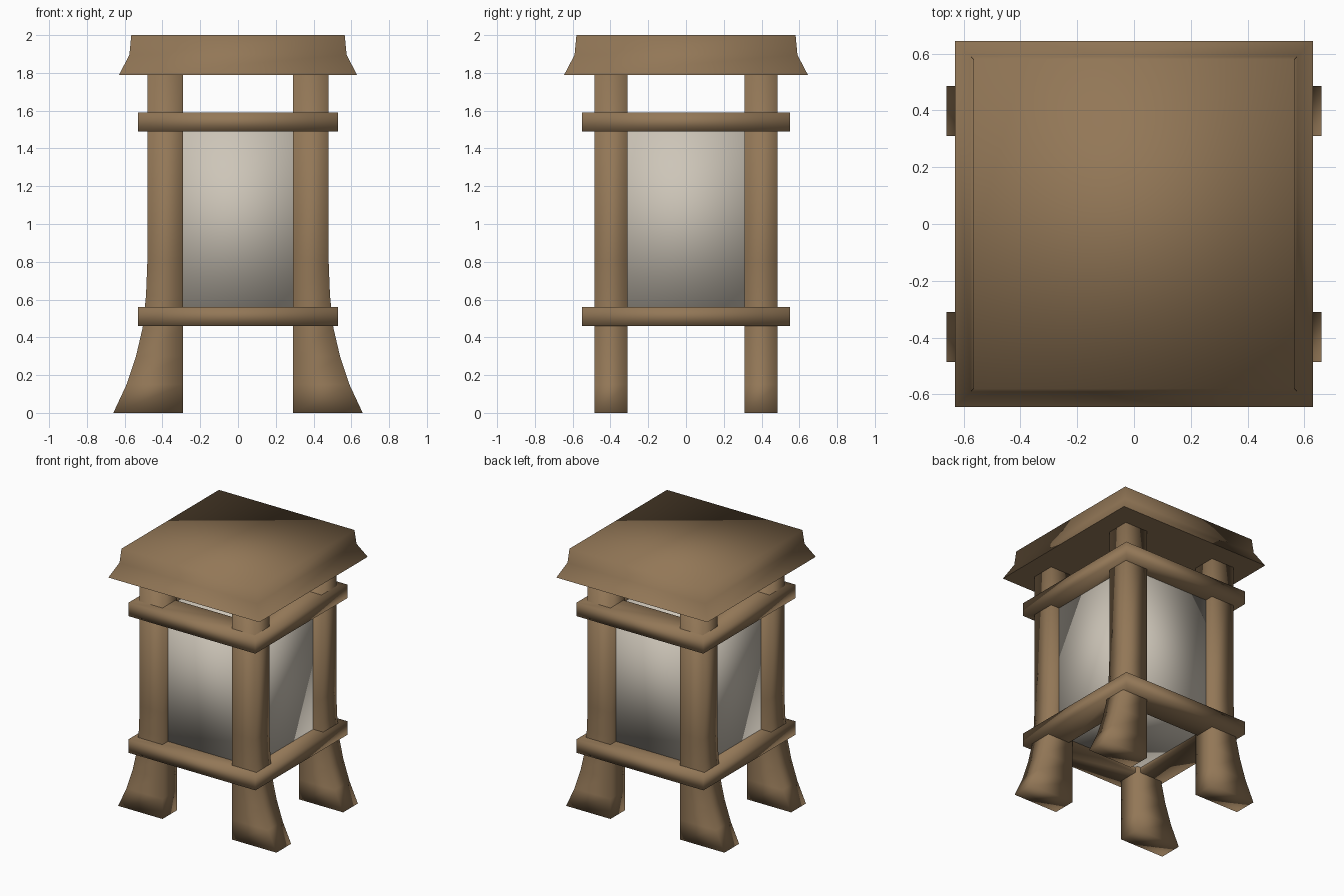
import bpy
import bmesh

cube = bpy.data.objects.get("Cube")
if cube:
    bpy.data.objects.remove(cube, do_unlink=True)


def material(name, colour):
    mat = bpy.data.materials.new(name)
    mat.use_nodes = True
    mat.diffuse_color = colour
    mat.node_tree.nodes["Principled BSDF"].inputs["Base Color"].default_value = colour
    return mat


WOOD = material("brown wood", (0.29, 0.185, 0.095, 1))
PAPER = material("pale paper", (0.61, 0.56, 0.48, 1))


def loft(name, rings, mat, closed=False, flat_base=False):
    """Join rectangles (x0, x1, y0, y1, z); cap the ends or close into a frame."""
    bm = bmesh.new()
    loops = [[bm.verts.new(p) for p in
              ((x0, y0, z), (x1, y0, z), (x1, y1, z), (x0, y1, z))]
             for x0, x1, y0, y1, z in rings]
    pairs = list(zip(loops, loops[1:]))
    if closed:
        pairs.append((loops[-1], loops[0]))
    else:
        bm.faces.new(loops[0])
        bm.faces.new(loops[-1])
    for a, b in pairs:
        for i in range(4):
            j = (i + 1) % 4
            bm.faces.new((a[i], a[j], b[j], b[i]))
    bmesh.ops.recalc_face_normals(bm, faces=bm.faces)
    for f in bm.faces:
        f.smooth = not (flat_base and f.normal.z < -0.9)
    mesh = bpy.data.meshes.new(name)
    bm.to_mesh(mesh)
    bm.free()
    mesh.materials.append(mat)
    obj = bpy.data.objects.new(name, mesh)
    bpy.context.collection.objects.link(obj)
    return obj


def centred(x, y, z):
    return (-x, x, -y, y, z)


# Four posts, flaring sideways into feet
FLARE = [(0.66, 0), (0.59, 0.15), (0.54, 0.3), (0.505, 0.45),
         (0.487, 0.62), (0.48, 0.8), (0.48, 1.8)]
for side, sx in (("left", 1), ("right", -1)):
    for end, sy in (("front", -1), ("back", 1)):
        rings = []
        for outer, z in FLARE:
            xs = sorted((sx * 0.29, sx * outer))
            ys = sorted((sy * 0.31, sy * 0.485))
            rings.append((*xs, *ys, z))
        loft(f"{end}_{side}_post", rings, WOOD)

# Square frames around the posts
for name, low, high in (("lower_frame", 0.46, 0.56), ("upper_frame", 1.49, 1.59)):
    loft(name, [centred(0.53, 0.55, low), centred(0.53, 0.55, high),
                centred(0.32, 0.33, high), centred(0.32, 0.33, low)],
         WOOD, closed=True)

# Paper lantern box
loft("paper_box", [centred(0.41, 0.42, 0.5), centred(0.41, 0.42, 1.55)], PAPER)

# Flared roof cap
loft("roof", [centred(0.63, 0.645, 1.79), centred(0.575, 0.59, 1.895),
              centred(0.565, 0.58, 2.0)], WOOD, flat_base=True)
